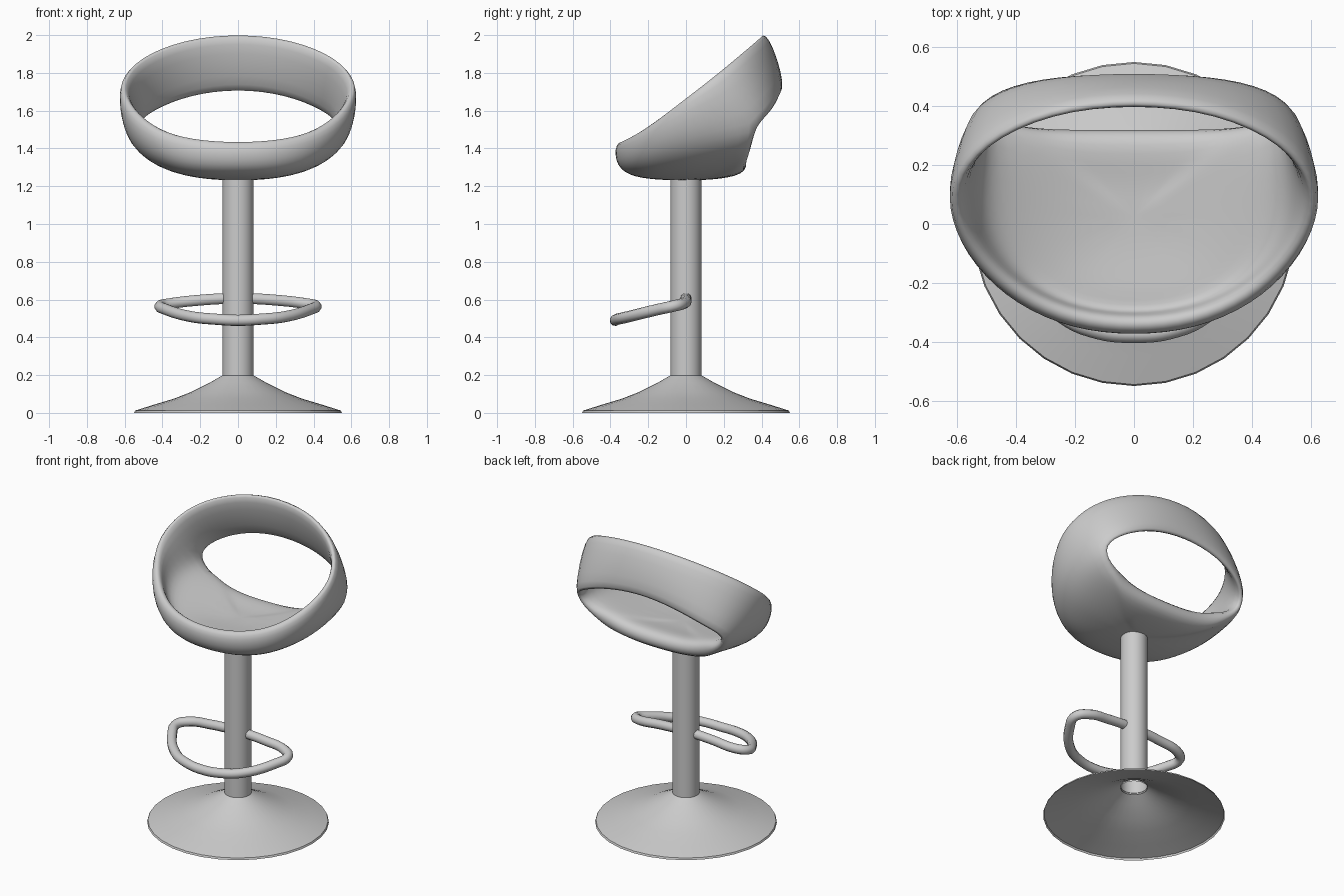
import bpy, bmesh
from math import cos, sin, tau
from mathutils import Vector

if "Cube" in bpy.data.objects:
    bpy.data.objects.remove(bpy.data.objects["Cube"])


def finish(name, bm, angle=None):
    bmesh.ops.recalc_face_normals(bm, faces=bm.faces[:])
    me = bpy.data.meshes.new(name)
    bm.to_mesh(me)
    bm.free()
    ob = bpy.data.objects.new(name, me)
    bpy.context.collection.objects.link(ob)
    me.polygons.foreach_set("use_smooth", [True] * len(me.polygons))
    if angle:
        bpy.ops.object.select_all(action='DESELECT')
        bpy.context.view_layer.objects.active = ob
        ob.select_set(True)
        bpy.ops.object.shade_smooth_by_angle(angle=angle)
    return ob


def lathe(name, profile, n=32):
    bm = bmesh.new()
    rings = [[bm.verts.new((r * cos(tau * i / n), r * sin(tau * i / n), z))
              for i in range(n)] for r, z in profile]
    for a, b in zip(rings, rings[1:]):
        for i in range(n):
            j = (i + 1) % n
            bm.faces.new((a[i], a[j], b[j], b[i]))
    return finish(name, bm, 0.8)


# Flared base (hollow underneath) and central post
lathe("base", [(0.55, 0), (0.545, 0.012), (0.45, 0.042), (0.34, 0.075),
               (0.25, 0.11), (0.15, 0.16), (0.08, 0.2)])
lathe("post", [(0.082, 0.19), (0.082, 1.25)])

# Footrest loop: half path mirrored across x = 0
half = [(0.02, 0, 0.608), (0.2, -0.002, 0.597), (0.35, -0.012, 0.58),
        (0.41, -0.06, 0.567), (0.38, -0.15, 0.547), (0.24, -0.31, 0.508),
        (0.12, -0.362, 0.496)]
path = half + [(0, -0.374, 0.49)] + [(-x, y, z) for x, y, z in half[::-1]]
cu = bpy.data.curves.new("footrest", 'CURVE')
cu.dimensions = '3D'
cu.bevel_depth = 0.03
cu.bevel_resolution = 3
cu.resolution_u = 5
cu.use_fill_caps = True
sp = cu.splines.new('BEZIER')
sp.bezier_points.add(len(path) - 1)
for p, co in zip(sp.bezier_points, path):
    p.co = co
    p.handle_left_type = p.handle_right_type = 'AUTO'
bpy.context.collection.objects.link(bpy.data.objects.new("footrest", cu))

# Bucket seat: half loops run front to back; rear faces are left open
rim = [(0, -0.35, 1.435), (0.2, -0.33, 1.445), (0.39, -0.25, 1.485),
       (0.525, -0.13, 1.57), (0.605, 0.0, 1.675), (0.62, 0.12, 1.775),
       (0.525, 0.265, 1.895), (0.29, 0.38, 1.99), (0, 0.415, 2.022)]
mid = [(0, -0.345, 1.325), (0.2, -0.325, 1.33), (0.37, -0.25, 1.355),
       (0.5, -0.13, 1.41), (0.59, 0.06, 1.475), (0.545, 0.385, 1.515),
       (0.45, 0.465, 1.59), (0.26, 0.5, 1.67), (0, 0.505, 1.705)]
low = [(0, -0.27, 1.305), (0.17, -0.25, 1.305), (0.3, -0.18, 1.315),
       (0.39, -0.06, 1.34), (0.45, 0.08, 1.37), (0.49, 0.36, 1.43),
       (0.37, 0.33, 1.355), (0.2, 0.325, 1.33), (0, 0.325, 1.325)]
centre = Vector((0, 0.02, 1.29))
pan = []
for p in low:
    d = Vector(p) - centre
    pan.append(centre + Vector((d.x * 0.5, d.y * 0.5, d.z * 0.2)))
bm = bmesh.new()
rows = [[bm.verts.new(p) for p in loop] for loop in (rim, mid, low, pan)]
c = bm.verts.new(centre)
for k, (a, b) in enumerate(zip(rows, rows[1:])):
    for i in range(8):
        if k == 1 and i >= 5:
            continue
        bm.faces.new((a[i], a[i + 1], b[i + 1], b[i]))
for i in range(8):
    bm.faces.new((rows[3][i], rows[3][i + 1], c))
seat = finish("seat", bm)
# The sitting pan is padded thicker than the rim and backrest
g = seat.vertex_groups.new(name="padding")
g.add(list(range(18)), 0.6, 'REPLACE')
g.add(list(range(18, 37)), 1.0, 'REPLACE')
g.add([23], 0.65, 'REPLACE')
m = seat.modifiers.new("Mirror", 'MIRROR')
m.use_clip = True
s = seat.modifiers.new("Thickness", 'SOLIDIFY')
s.thickness = 0.12
s.offset = 0
s.vertex_group = "padding"
s.use_even_offset = True
d = seat.modifiers.new("Smooth", 'SUBSURF')
d.levels = d.render_levels = 2
